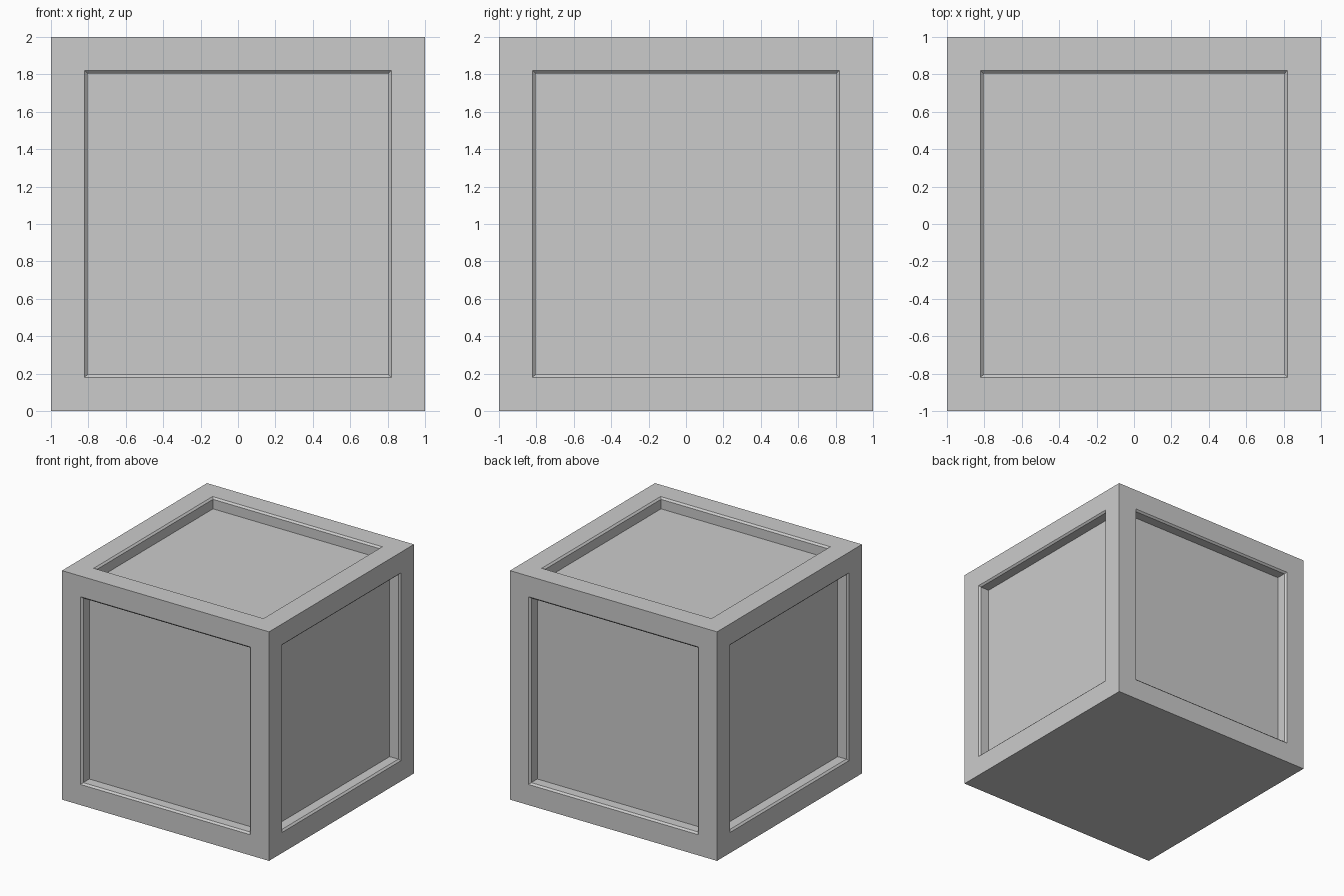
import bpy, bmesh

if "Cube" in bpy.data.objects:
    bpy.data.objects.remove(bpy.data.objects["Cube"])

# Crate: a cube whose sides and top carry bevel-edged recessed panels
mesh = bpy.data.meshes.new("crate")
crate = bpy.data.objects.new("crate", mesh)
bpy.context.collection.objects.link(crate)

bm = bmesh.new()
bmesh.ops.create_cube(bm, size=2)
bmesh.ops.translate(bm, verts=bm.verts, vec=(0, 0, 1))
bm.normal_update()

# The underside stays flat
panels = [f for f in bm.faces if f.normal.z > -0.5]


def step_in(inset, depth):
    """Inset every panel, then sink it along its own normal."""
    bmesh.ops.inset_individual(bm, faces=panels, thickness=inset, use_even_offset=True)
    bm.normal_update()
    for face in panels:
        bmesh.ops.translate(bm, verts=face.verts, vec=-face.normal * depth)


step_in(0.18, 0)        # flat frame border
step_in(0.015, 0.015)   # narrow chamfer of the opening

# Straight recess walls down to the panel floor
for face in list(panels):
    normal = face.normal.copy()
    floor = bmesh.ops.extrude_discrete_faces(bm, faces=[face])["faces"][0]
    bmesh.ops.translate(bm, verts=floor.verts, vec=-normal * 0.083)

bmesh.ops.recalc_face_normals(bm, faces=bm.faces)
bm.to_mesh(mesh)
bm.free()
